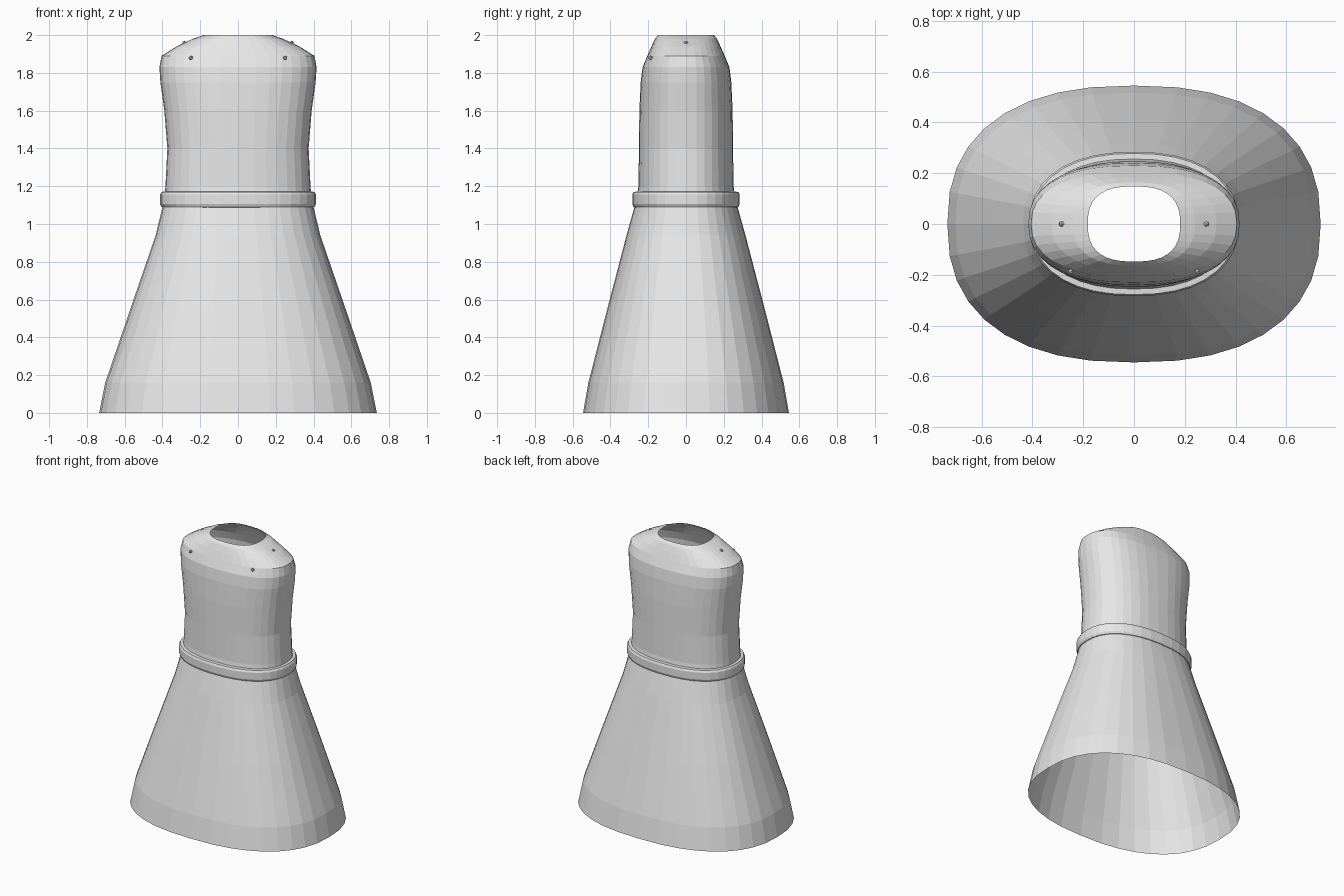
import bpy, bmesh, math

cube = bpy.data.objects.get("Cube")
if cube:
    bpy.data.objects.remove(cube, do_unlink=True)

SEGMENTS = 36

cloth = bpy.data.materials.new("light_grey_cloth")
cloth.use_nodes = True
cloth.diffuse_color = (0.8, 0.8, 0.8, 1)
bsdf = next(n for n in cloth.node_tree.nodes if n.type == 'BSDF_PRINCIPLED')
bsdf.inputs["Base Color"].default_value = cloth.diffuse_color


def finish(name, bm):
    mesh = bpy.data.meshes.new(name)
    bm.to_mesh(mesh)
    bm.free()
    mesh.materials.append(cloth)
    obj = bpy.data.objects.new(name, mesh)
    bpy.context.scene.collection.objects.link(obj)
    return obj


def oval(z, rx, ry, power):
    """Points round a rounded-rectangle-like oval."""
    pts = []
    for i in range(SEGMENTS):
        a = math.tau * i / SEGMENTS
        c, s = math.cos(a), math.sin(a)
        x = math.copysign(abs(c) ** (2 / power), c) * rx
        y = math.copysign(abs(s) ** (2 / power), s) * ry
        pts.append((x, y, z))
    return pts


def loft(name, sections, closed=False):
    """Skin a stack of ovals, open at both ends or joined into a band."""
    bm = bmesh.new()
    rings = [[bm.verts.new(p) for p in oval(*s)] for s in sections]
    pairs = list(zip(rings, rings[1:]))
    if closed:
        pairs.append((rings[-1], rings[0]))
    for low, high in pairs:
        for i in range(SEGMENTS):
            j = (i + 1) % SEGMENTS
            bm.faces.new((low[i], low[j], high[j], high[i]))
    return finish(name, bm)


# Flared skirt, open at the hem
loft("skirt", [
    (0.00, 0.735, 0.545, 2.4),
    (0.16, 0.703, 0.517, 2.4),
    (0.55, 0.570, 0.417, 2.4),
    (0.94, 0.436, 0.315, 2.35),
    (1.13, 0.390, 0.262, 2.3),
])

# Bodice with rounded shoulders and an open neck
loft("bodice", [
    (1.13, 0.390, 0.262, 2.3),
    (1.20, 0.384, 0.252, 2.3),
    (1.40, 0.374, 0.249, 2.3),
    (1.60, 0.390, 0.247, 2.35),
    (1.75, 0.411, 0.240, 2.4),
    (1.83, 0.416, 0.230, 2.4),
    (1.89, 0.405, 0.205, 2.4),
    (1.94, 0.325, 0.183, 2.4),
    (1.98, 0.240, 0.164, 2.5),
    (2.00, 0.182, 0.148, 2.6),
])

# Waistband with softened edges
loft("waistband", [
    (1.085, 0.385, 0.262, 2.3),
    (1.090, 0.405, 0.278, 2.3),
    (1.105, 0.413, 0.284, 2.3),
    (1.155, 0.413, 0.284, 2.3),
    (1.170, 0.405, 0.278, 2.3),
    (1.172, 0.380, 0.250, 2.3),
], closed=True)

# Tiny studs on the chest and on top of the shoulders
for part, y, z, x in (("chest_stud", -0.188, 1.88, 0.25),
                      ("shoulder_stud", 0, 1.959, 0.285)):
    for side, sign in (("left", 1), ("right", -1)):
        bm = bmesh.new()
        bmesh.ops.create_icosphere(bm, subdivisions=1, radius=0.012)
        bmesh.ops.translate(bm, verts=bm.verts, vec=(sign * x, y, z))
        finish(f"{part}_{side}", bm)
